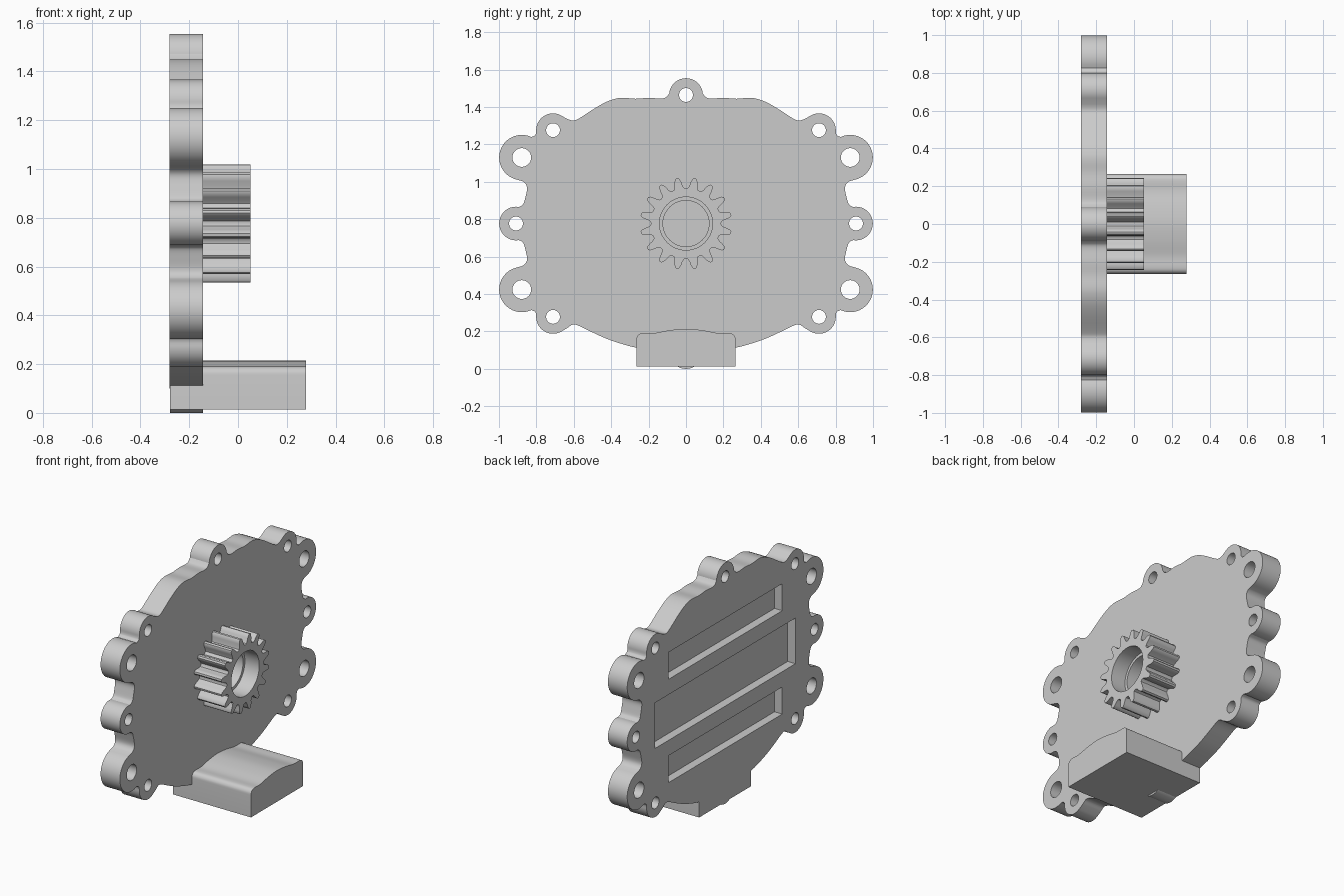
import bpy, bmesh
from math import sin, cos, pi, radians
from mathutils import Vector

if "Cube" in bpy.data.objects:
    bpy.data.objects.remove(bpy.data.objects["Cube"])

MID = 0.777                      # height of the plate's centre
BACK, FACE = -0.28, -0.143       # plate thickness along x

grey = bpy.data.materials.new("grey_metal")
grey.use_nodes = True
grey.diffuse_color = (0.6, 0.6, 0.6, 1)
grey.node_tree.nodes["Principled BSDF"].inputs["Base Color"].default_value = (0.6, 0.6, 0.6, 1)


def prism(name, outline, x0, x1):
    """Extrude a closed (y, z) outline along x."""
    bm = bmesh.new()
    face = bm.faces.new([bm.verts.new((x0, y, z)) for y, z in outline])
    top = bmesh.ops.extrude_face_region(bm, geom=[face])["geom"]
    bmesh.ops.translate(bm, vec=(x1 - x0, 0, 0),
                        verts=[v for v in top if isinstance(v, bmesh.types.BMVert)])
    bmesh.ops.recalc_face_normals(bm, faces=bm.faces)
    mesh = bpy.data.meshes.new(name)
    bm.to_mesh(mesh)
    bm.free()
    mesh.materials.append(grey)
    obj = bpy.data.objects.new(name, mesh)
    bpy.context.collection.objects.link(obj)
    return obj


def cut(obj, cutters):
    """Subtract each cutter and bake the result."""
    for c in cutters:
        mod = obj.modifiers.new("cut", "BOOLEAN")
        mod.operation, mod.solver, mod.object = "DIFFERENCE", "EXACT", c
    graph = bpy.context.evaluated_depsgraph_get()
    mesh = bpy.data.meshes.new_from_object(obj.evaluated_get(graph))
    obj.modifiers.clear()
    obj.data = mesh
    for c in cutters:
        bpy.data.objects.remove(c)


def arc(cy, cz, r, a0, a1, n=20):
    angles = [radians(a0 + (a1 - a0) * i / n) for i in range(n + 1)]
    return [(cy + r * cos(a), cz + r * sin(a)) for a in angles]


def circle(cy, cz, r, n=40):
    return arc(cy, cz, r, 0, 360, n)[:-1]


def smooth(points, steps=4):
    """Catmull-Rom curve through the points, without the two end points."""
    p = [Vector(q) for q in points]
    out = []
    for i in range(1, len(p) - 2):
        a, b, c, d = p[i - 1:i + 3]
        for k in range(steps):
            t = k / steps
            out.append(tuple(0.5 * (2 * b + (c - a) * t + (2 * a - 5 * b + 4 * c - d) * t * t
                                    + (3 * b - a - 3 * c + d) * t ** 3)))
    return out + [tuple(p[-2])]


def mirror_y(points):
    return [(-y, z) for y, z in reversed(points)]


def mirror_z(points):
    return [(y, 2 * MID - z) for y, z in reversed(points)]


# Bolt lobes: centre y, centre z, lobe radius, hole radius
TOP = (0, 1.464, 0.09, 0.037)
SMALL = (0.711, 1.276, 0.09, 0.037)
BIG = (0.878, 1.13, 0.121, 0.05)
SIDE = (0.909, MID, 0.09, 0.037)

# Plate outline, going clockwise down the +y side
top_lobe = arc(*TOP[:3], 90, 5)
shoulder = smooth([(.09, 1.475), (.105, 1.453), (.135, 1.445), (.2, 1.449), (.27, 1.444),
                   (.33, 1.449), (.37, 1.446), (.42, 1.43), (.48, 1.398), (.565, 1.343),
                   (.60, 1.328), (.635, 1.336), (.666, 1.354)])
notch = smooth([(.80, 1.268), (.803, 1.255), (.812, 1.245), (.827, 1.241)])
waist = smooth([(.909, 1.013), (.875, 1.004), (.855, .985), (.85, .96), (.858, .92),
                (.868, .885), (.88, .872), (.893, .866)])
ears = arc(*SMALL[:3], 120, -5) + notch + arc(*BIG[:3], 115, -75) + waist
side_lobe = arc(*SIDE[:3], 100, -100)
belly = smooth([(.666, .2), (.635, .218), (.605, .237), (.57, .229), (.5, .195), (.4, .152),
                (.26, .112), (.12, .1), (0, .098), (-.12, .1)])
half = top_lobe + shoulder + ears + side_lobe + mirror_z(ears) + belly[:-4]
plate = prism("cover_plate", half + mirror_y(half)[:-1], BACK, FACE)

# Bolt holes
cutters = [prism("hole", circle(TOP[0], TOP[1], TOP[3]), -0.5, 0.2)]
for sy in (1, -1):
    cutters.append(prism("hole", circle(sy * SIDE[0], MID, SIDE[3]), -0.5, 0.2))
    for y, z, _, r in (SMALL, BIG):
        for hz in (z, 2 * MID - z):
            cutters.append(prism("hole", circle(sy * y, hz, r), -0.5, 0.2))

# Three recessed slots on the back
for cz, hw, hh in ((MID + .333, .58, .087), (MID, .714, .147), (MID - .333, .58, .087)):
    box = [(-hw, cz - hh), (hw, cz - hh), (hw, cz + hh), (-hw, cz + hh)]
    cutters.append(prism("slot", box, -0.5, BACK + 0.055))
cut(plate, cutters)

# Gear with rounded teeth and a stepped blind bore
TEETH = 16
flank = [(-.5, .187), (-.36, .19), (-.27, .203), (-.21, .222), (-.14, .239), (-.06, .246)]
tooth = flank + [(-a, r) for a, r in reversed(flank[1:])]
gear_outline = []
for i in range(TEETH):
    for a, r in tooth:
        t = 2 * pi * (i + 0.5 + a) / TEETH
        gear_outline.append((r * cos(t), MID + r * sin(t)))
gear = prism("gear", gear_outline, FACE - 0.01, 0.052)
cut(gear, [prism("bore", circle(0, MID, .142, 48), -0.05, 0.2),
           prism("bore", circle(0, MID, .123, 48), FACE + 0.003, 0.2)])

# Foot block with a gently crowned top
crown = smooth([(.265, .1), (.265, .155), (.26, .175), (.247, .187), (.225, .191),
                (.17, .191), (.09, .206), (0, .214), (-.09, .206)])
side = [(.265, .013)] + crown
foot = prism("foot_block", side + mirror_y(side)[1:], BACK + 0.0005, 0.278)

# Bottom lobe peeking out under the foot
lobe = prism("bottom_lobe", circle(0, .09, .09, 48), BACK + 0.001, FACE)

# Keep sharp edges, smooth the curved walls
bpy.ops.object.select_all(action="DESELECT")
for obj in (plate, gear, foot, lobe):
    obj.select_set(True)
bpy.context.view_layer.objects.active = plate
bpy.ops.object.shade_smooth_by_angle(angle=radians(30))
